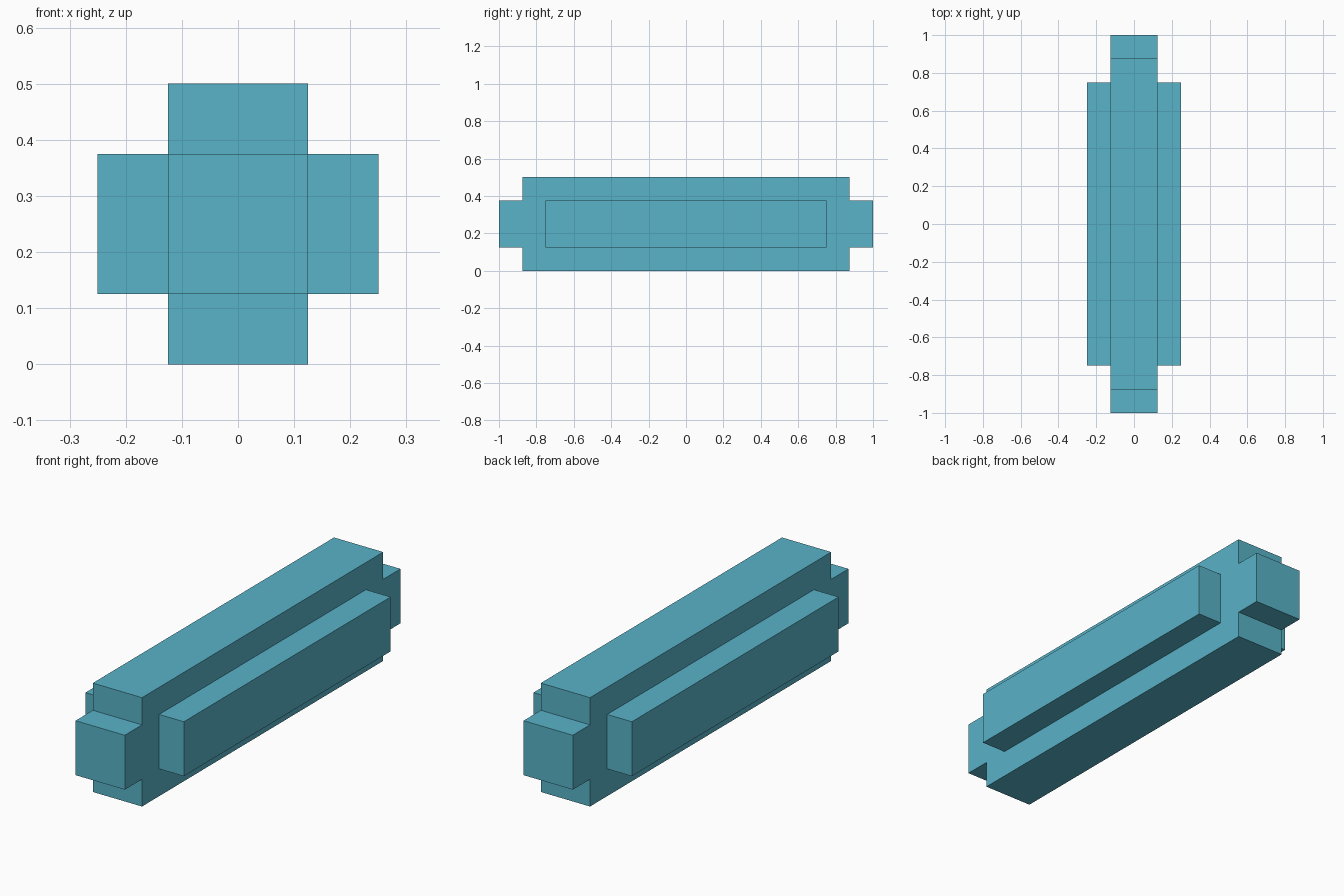
import bpy

if "Cube" in bpy.data.objects:
    bpy.data.objects.remove(bpy.data.objects["Cube"])

teal = bpy.data.materials.new("teal")
teal.diffuse_color = (0.100, 0.451, 0.578, 1.0)
teal.use_nodes = True
teal.node_tree.nodes["Principled BSDF"].inputs["Base Color"].default_value = teal.diffuse_color


def box(name, size, centre):
    """Axis-aligned box with its size baked into the mesh."""
    bpy.ops.mesh.primitive_cube_add(size=1, location=centre)
    obj = bpy.context.object
    obj.name = name
    for v in obj.data.vertices:
        v.co = [c * s for c, s in zip(v.co, size)]
    obj.data.materials.append(teal)
    return obj


# Central beam, full height
box("core_beam", (0.25, 1.75, 0.5), (0, 0, 0.25))

# Matching rails on the long sides and blocks on the ends
for sign, side, end in ((-1, "left", "front"), (1, "right", "back")):
    box(side + "_rail", (0.125, 1.5, 0.25), (sign * 0.1875, 0, 0.25))
    box(end + "_block", (0.25, 0.125, 0.25), (0, sign * 0.9375, 0.25))
